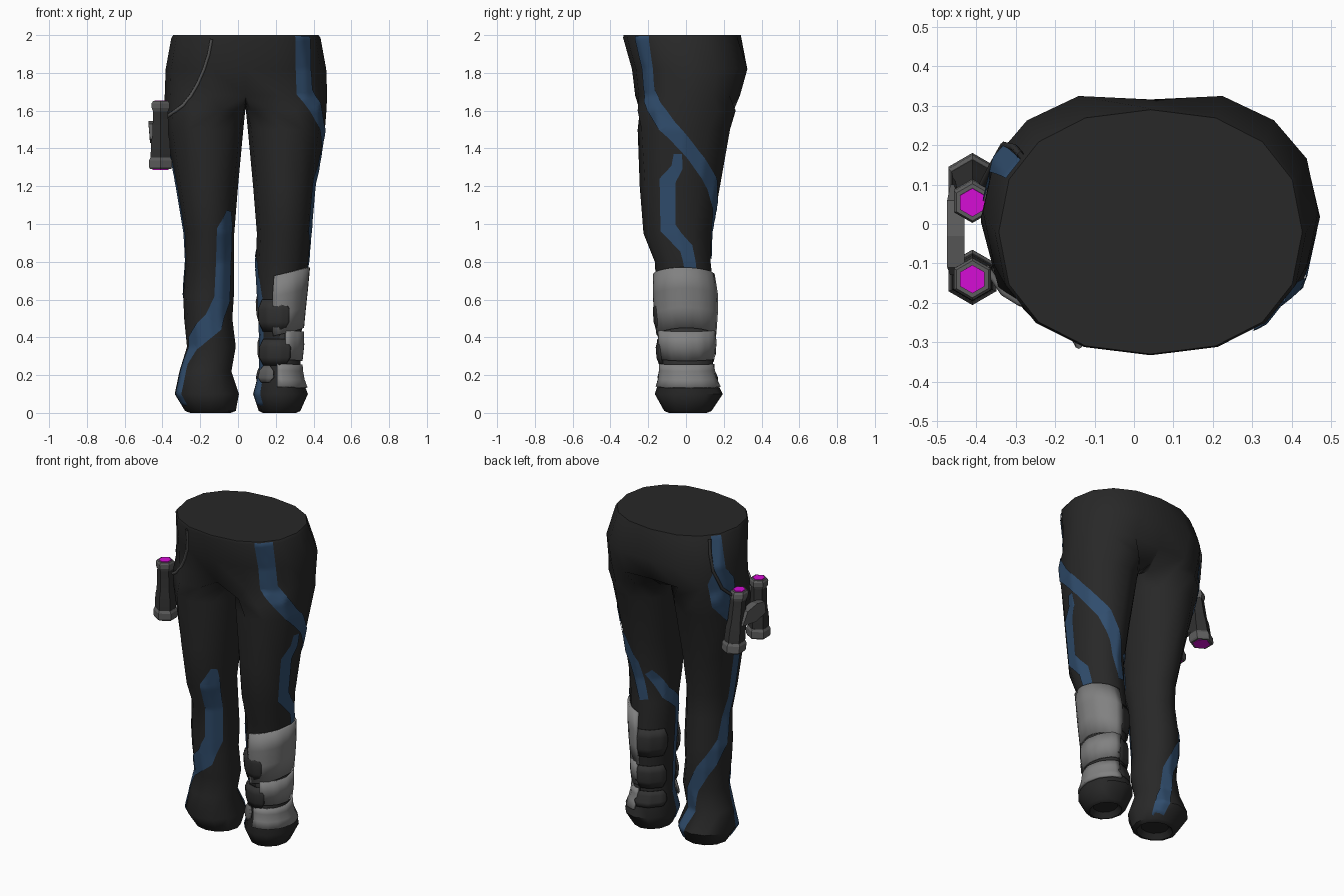
import bpy, bmesh, math
from mathutils import Vector
from mathutils.bvhtree import BVHTree

if "Cube" in bpy.data.objects:
    bpy.data.objects.remove(bpy.data.objects["Cube"])

def material(name, r, g, b):
    m = bpy.data.materials.new(name)
    m.diffuse_color = (r, g, b, 1)
    m.use_nodes = True
    m.node_tree.nodes["Principled BSDF"].inputs["Base Color"].default_value = m.diffuse_color
    return m

CLOTH = material("black_cloth", .021, .021, .021)
BLUE = material("blue_stripe", .03, .075, .155)
PLATE = material("light_grey_plate", .22, .22, .22)
RIM = material("mid_grey_rim", .11, .11, .11)
DARK = material("dark_grey", .03, .03, .03)
LENS = material("magenta_lens", .66, .004, .66)

def finish(name, bm, mat, angle=35):
    bmesh.ops.recalc_face_normals(bm, faces=bm.faces)
    me = bpy.data.meshes.new(name)
    bm.to_mesh(me)
    bm.free()
    me.materials.append(mat)
    me.polygons.foreach_set("use_smooth", [True] * len(me.polygons))
    me.set_sharp_from_angle(angle=math.radians(angle))
    ob = bpy.data.objects.new(name, me)
    bpy.context.collection.objects.link(ob)
    return ob

# Leg sections: z, right leg x range, left leg x range, y range
LEG = [(1.6, .042, .468, -.388, .038, -.265, .272), (1.5, .052, .46, -.38, .028, -.258, .235),
       (1.2, .08, .41, -.325, 0, -.245, .18), (.95, .10, .385, -.283, -.02, -.225, .135),
       (.8, .095, .372, -.276, -.02, -.165, .13), (.62, .1, .345, -.29, -.022, -.155, .15),
       (.5, .108, .335, -.285, -.03, -.148, .148), (.35, .112, .33, -.27, -.012, -.135, .142),
       (.22, .112, .325, -.31, -.035, -.125, .135), (.1, .08, .37, -.335, .005, -.165, .195),
       (.01, .11, .33, -.28, -.012, -.115, .135)]

def section(row, side):
    x0, x1 = row[1:3] if side > 0 else row[3:5]
    return (x0 + x1) / 2, (row[5] + row[6]) / 2, (x1 - x0) / 2, (row[6] - row[5]) / 2

def axis(z, side):
    """Centre of a leg at height z."""
    if z >= LEG[1][0]:
        return Vector((*section(LEG[1], side)[:2], z))
    for a, b in zip(LEG, LEG[1:]):
        if z >= b[0]:
            t = (z - b[0]) / (a[0] - b[0])
            p, q = section(a, side), section(b, side)
            return Vector((q[0] + (p[0] - q[0]) * t, q[1] + (p[1] - q[1]) * t, z))

# Trousers: hip rings that split into two legs
bm = bmesh.new()
def power(v):
    return math.copysign(abs(v) ** .88, v)

hips = []
for z, cy, rx, ry, dip in [(2, -.02, .385, .31, 0), (1.985, -.02, .395, .313, 0), (1.82, .03, .425, .316, .03),
                           (1.68, .018, .43, .287, .03)]:
    ring = []
    for i in range(16):
        a = math.radians(-90 + 22.5 * i)
        ring.append(bm.verts.new((.042 + rx * power(math.cos(a)),
                                  cy + ry * power(math.sin(a)) - (dip if i == 8 else 0), z)))
    hips.append(ring)

def bridge(a, b):
    for i in range(len(a)):
        j = (i + 1) % len(a)
        bm.faces.new((a[i], a[j], b[j], b[i]))

bm.faces.new(hips[0])
for a, b in zip(hips, hips[1:]):
    bridge(a, b)
crotch = [bm.verts.new((.04, y, z)) for y, z in [(.19, 1.61), (0, 1.61), (-.18, 1.65)]]
for side in (1, -1):
    prev = [hips[-1][(side * i) % 16] for i in range(9)] + crotch
    for k, row in enumerate(LEG):
        cx, cy, rx, ry = section(row, side)
        spread = (150, 130)[k] if k < 2 else 120
        angles = [-spread + spread / 4 * i for i in range(9)]
        angles += [spread + (360 - 2 * spread) * i / 4 for i in (1, 2, 3)]
        ring = [bm.verts.new((cx + side * rx * math.cos(math.radians(a)),
                              cy + ry * math.sin(math.radians(a)), row[0])) for a in angles]
        bridge(prev, ring)
        prev = ring
    # Recessed hem opening
    c = axis(.01, side)
    for f, z in ((.8, 0), (.76, .03)):
        ring = [bm.verts.new((c.x + (v.co.x - c.x) * f, c.y + (v.co.y - c.y) * f, z)) for v in prev]
        bridge(prev, ring)
        prev = ring
    bm.faces.new(prev)
bmesh.ops.recalc_face_normals(bm, faces=bm.faces)
tree = BVHTree.FromBMesh(bm)
finish("trousers", bm, CLOTH, 50)

def on_leg(az, z, side, lift):
    """Point on the trouser surface in a compass direction from the leg axis."""
    z = min(max(z, .015), 1.996)
    d = Vector((math.cos(math.radians(az)), math.sin(math.radians(az)), 0))
    return tree.ray_cast(axis(z, side), d)[0] + d * lift

def sheet(name, mat, grid, angle=35):
    bm = bmesh.new()
    rows = [[bm.verts.new(p) for p in r] for r in grid]
    for a, b in zip(rows, rows[1:]):
        for i in range(len(a) - 1):
            bm.faces.new((a[i], a[i + 1], b[i + 1], b[i]))
    return finish(name, bm, mat, angle)

# Painted stripes: thin ribbons laid on the cloth, points are (direction, height, width)
def stripe(name, side, pts, R=.17):
    flat = [Vector((math.radians(a) * R, z)) for a, z, w in pts]
    edges = []
    for i, p in enumerate(flat):
        t = Vector((0, 0))
        if i:
            t += (p - flat[i - 1]).normalized()
        if i < len(flat) - 1:
            t += (flat[i + 1] - p).normalized()
        t.normalize()
        n = Vector((-t.y, t.x)) * pts[i][2] / 2
        edges.append((p - n, p + n))
    grid = []
    for (a0, b0), (a1, b1) in zip(edges, edges[1:]):
        n = max(2, int((a1 - a0).length / .015))
        for k in range(n + 1):
            a, b = a0.lerp(a1, k / n), b0.lerp(b1, k / n)
            grid.append([on_leg(math.degrees(q.x / R), q.y, side, .006)
                         for q in (a.lerp(b, c / 6) for c in range(7))])
    sheet(name, BLUE, grid, 60)

stripe("right_thigh_stripe", 1, [(-68, 2, .07), (-62, 1.7, .085), (-25, 1.52, .08), (17, 1.37, .065),
                                 (62, 1.2, .07), (85, 1.05, .07), (102, .82, .06)])
stripe("right_knee_stripe", 1, [(-7, 1.37, .04), (-7, 1.3, .06), (-22, 1.23, .085), (-20, .98, .095),
                                (13, .87, .09), (16, .75, .08)])
stripe("right_inner_stripe", 1, [(112, 1.0, .05), (150, .86, .07), (195, .77, .08), (211, .6, .1),
                                 (211, .2, .1), (212, .01, .1)])
stripe("left_front_stripe", -1, [(-50, 1.07, .04), (-56, .97, .125), (-58, .6, .125), (-80, .48, .12),
                                 (-134, .37, .1), (-152, .27, .08), (-155, .01, .08)])
stripe("left_outer_stripe", -1, [(131, 2, .05), (135, 1.8, .05), (139, 1.72, .12), (144, 1.58, .12), (170, 1.42, .08),
                                 (186, 1.2, .08), (186, .9, .09), (160, .65, .1), (112, .48, .1),
                                 (85, .32, .085), (62, .15, .085), (55, .01, .085)])

# Shin guard: curved plates around the right calf
def guard(name, mat, az0, az1, rows, arch=0.0, taper=0.0, thick=.014):
    """rows are (height, lift); taper narrows the first and last row's span."""
    grid = []
    n = 16
    for k, (z, lift) in enumerate(rows):
        t = taper if k in (0, len(rows) - 1) else 0
        line = []
        for i in range(n + 1):
            az = az0 + t + (az1 - az0 - 2 * t) * i / n
            line.append(on_leg(az, z - arch * (1 - math.cos(math.radians(az))), 1, lift))
        grid.append(line)
    ob = sheet(name, mat, grid)
    s = ob.modifiers.new("thickness", "SOLIDIFY")
    s.thickness, s.offset = thick, -1

guard("upper_shin_plate", PLATE, -104, 88, [(.77, .016), (.66, .022), (.56, .022), (.45, .018)], arch=.035)
guard("middle_shin_plate", PLATE, -78, 85, [(.43, .018), (.36, .022), (.275, .016)], arch=-.01)
guard("lower_shin_plate", PLATE, -95, 84, [(.255, .018), (.22, .022), (.175, .014), (.135, .014)], arch=-.005)
guard("plate_backing", DARK, -90, 88, [(.5, .005), (.35, .005), (.22, .005), (.16, .004)], thick=.004)
for i, (top, bot) in enumerate([(.6, .43), (.39, .25), (.25, .16)]):
    h = top - bot
    rows = [(top, .014), (top - h * .3, .026), (bot + h * .3, .026), (bot, .014)]
    right = (-72, -68, -102)[i]
    guard("front_strap_%d" % i, RIM if i == 2 else DARK, -140, right, rows, taper=9)
    rows = [(z + .04 - .02 * i, l * .7) for z, l in rows]
    guard("back_strap_%d" % i, DARK, 80, 160, rows, taper=9)

# Binoculars on the left hip: two stepped hexagonal tubes
def tube(name, mat, top, bottom, profile):
    """Hexagonal lathe; profile holds (fraction from top, radius)."""
    bm = bmesh.new()
    rings = []
    for f, r in profile:
        c = Vector(top).lerp(Vector(bottom), f)
        rings.append([bm.verts.new(c + Vector((r * math.sin(math.pi / 3 * i), r * math.cos(math.pi / 3 * i), 0)))
                      for i in range(6)])
    for a, b in zip(rings, rings[1:]):
        for i in range(6):
            bm.faces.new((a[i], a[(i + 1) % 6], b[(i + 1) % 6], b[i]))
    bm.faces.new(rings[0])
    bm.faces.new(rings[-1])
    finish(name, bm, mat, 20)

for label, ytop, ybot in (("front", -.14, -.135), ("back", .055, .112)):
    top, bot = (-.41, ytop, 1.65), (-.41, ybot, 1.29)
    tube(label + "_barrel", DARK, top, bot, [(.1, .045), (.5, .05), (.6, .058), (.9, .062)])
    tube(label + "_eyepiece", RIM, top, bot, [(0, .047), (.03, .054), (.1, .054), (.15, .046)])
    tube(label + "_objective", RIM, top, bot, [(.83, .062), (.87, .07), (.97, .07), (1, .064)])
    tube(label + "_eye_lens", LENS, top, bot, [(-.012, .036), (.01, .036)])
    tube(label + "_objective_lens", LENS, top, bot, [(.99, .05), (1.01, .05)])

# Hinge between the barrels
bm = bmesh.new()
outline = [(-.13, 1.45), (-.11, 1.53), (-.03, 1.545), (.06, 1.53), (.1, 1.45), (-.03, 1.43)]
a = [bm.verts.new((-.474 + (0 if 0 < i < 4 else .008), y, z)) for i, (y, z) in enumerate(outline)]
b = [bm.verts.new((-.43, y, z)) for y, z in outline]
bridge(a, b)
bm.faces.new(a)
bm.faces.new(b)
finish("binocular_hinge", bm, RIM, 20)

# Carrying cords from the waistband to the binoculars
def cord(name, pts, radius, mat):
    cu = bpy.data.curves.new(name, "CURVE")
    cu.dimensions = "3D"
    cu.bevel_depth, cu.bevel_resolution = radius, 1
    sp = cu.splines.new("POLY")
    sp.points.add(len(pts) - 1)
    for p, q in zip(sp.points, pts):
        p.co = (*q, 1)
    cu.materials.append(mat)
    bpy.context.collection.objects.link(bpy.data.objects.new(name, cu))

def skin(x, z):
    hit = tree.ray_cast(Vector((x, -1, z)), Vector((0, 1, 0)))[0]
    return (x, hit.y - .004, z)

cord("front_cord", [skin(x, z) for x, z in [(-.14, 1.98), (-.155, 1.9), (-.18, 1.82), (-.215, 1.74), (-.25, 1.68),
     (-.29, 1.63), (-.33, 1.6)]] + [(-.375, -.11, 1.57)], .009, RIM)
cord("back_cord", [on_leg(a, z, -1, .006) for a, z in [(121, 1.98), (122, 1.9), (126, 1.8), (138, 1.68)]]
     + [(-.4, .07, 1.6)], .009, DARK)
